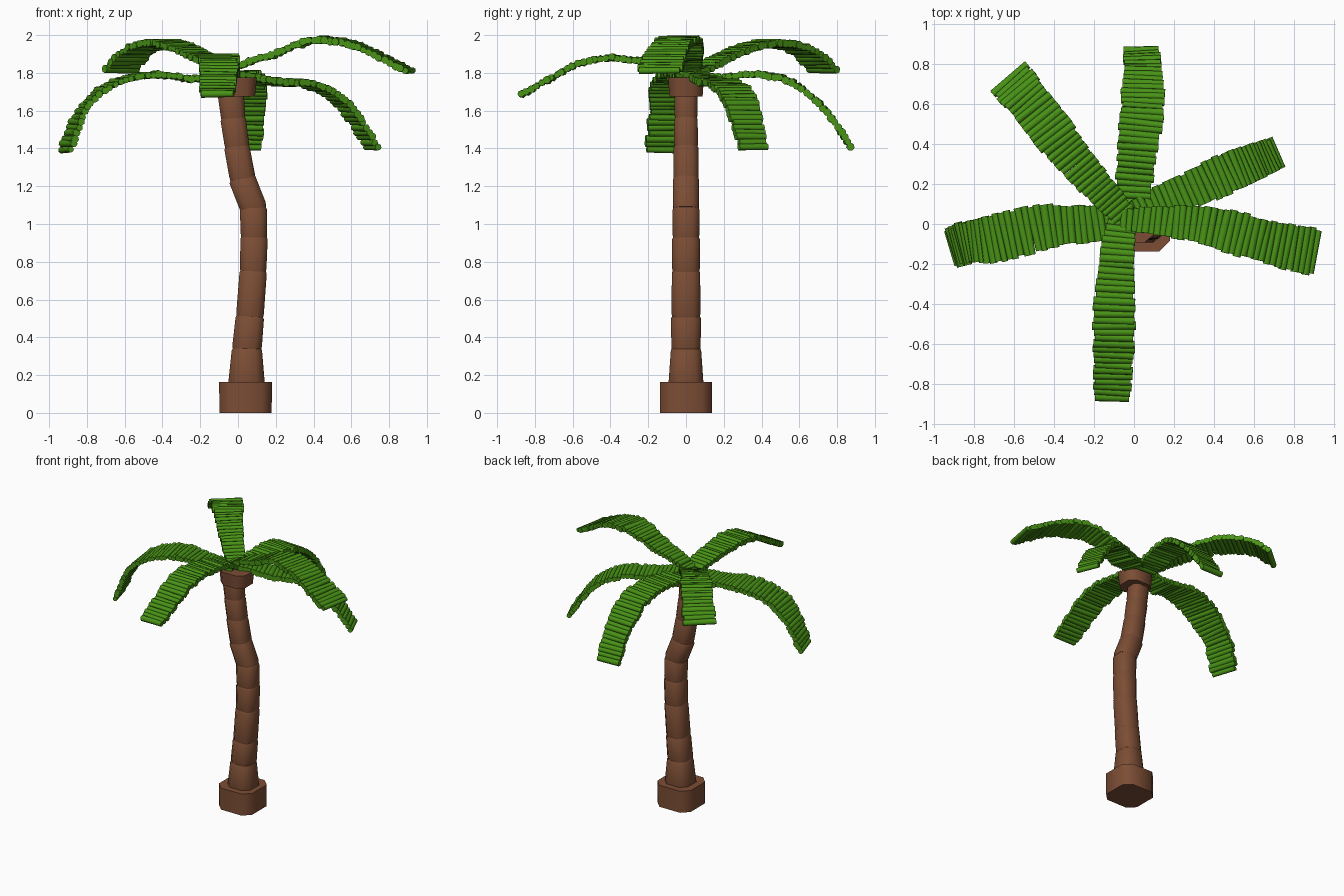
import bpy, bmesh, math, random
from mathutils import Vector, Matrix

if "Cube" in bpy.data.objects:
    bpy.data.objects.remove(bpy.data.objects["Cube"])

random.seed(4)


def material(name, rgb):
    m = bpy.data.materials.new(name)
    m.diffuse_color = (*rgb, 1)
    m.use_nodes = True
    m.node_tree.nodes["Principled BSDF"].inputs["Base Color"].default_value = m.diffuse_color
    return m


BARK = material("bark brown", (0.20, 0.075, 0.035))
LEAF = material("leaf green", (0.065, 0.29, 0.008))


def finish(bm, name, mat, angle):
    bmesh.ops.recalc_face_normals(bm, faces=bm.faces)
    me = bpy.data.meshes.new(name)
    bm.to_mesh(me)
    bm.free()
    me.materials.append(mat)
    ob = bpy.data.objects.new(name, me)
    bpy.context.collection.objects.link(ob)
    bpy.ops.object.select_all(action='DESELECT')
    ob.select_set(True)
    bpy.context.view_layer.objects.active = ob
    bpy.ops.object.shade_smooth_by_angle(angle=math.radians(angle))
    return ob


def ring(bm, cx, z, rx, ry, cut, tilt=0.0):
    """Chamfered square ring; cut is the flat part of each side (0..1)."""
    pts = [(1, -cut), (1, cut), (cut, 1), (-cut, 1),
           (-1, cut), (-1, -cut), (-cut, -1), (cut, -1)]
    return [bm.verts.new((cx + px * rx, py * ry, z + tilt * px * rx)) for px, py in pts]


def loft(bm, rings):
    for a, b in zip(rings, rings[1:]):
        for i in range(8):
            j = (i + 1) % 8
            bm.faces.new((a[i], a[j], b[j], b[i]))
    bm.faces.new(rings[0][::-1])
    bm.faces.new(rings[-1])


# Trunk base
bm = bmesh.new()
loft(bm, [ring(bm, 0.04, 0, 0.138, 0.138, 0.62),
          ring(bm, 0.04, 0.163, 0.14, 0.138, 0.62)])
finish(bm, "trunk_base", BARK, 50)

# Trunk segments: (z, centre x, half width x, half width y), slightly flared cups
LEVELS = [(0.15, 0.045, 0.096, 0.092), (0.34, 0.047, 0.078, 0.078),
          (0.51, 0.062, 0.073, 0.076), (0.75, 0.080, 0.070, 0.073),
          (0.93, 0.085, 0.070, 0.071), (1.085, 0.082, 0.070, 0.069),
          (1.24, 0.025, 0.068, 0.066), (1.41, -0.005, 0.065, 0.063),
          (1.56, -0.025, 0.065, 0.060), (1.73, -0.042, 0.068, 0.058)]
bm = bmesh.new()
for (z0, x0, a0, b0), (z1, x1, a1, b1) in zip(LEVELS, LEVELS[1:]):
    t = (x1 - x0) / (z1 - z0)
    loft(bm, [ring(bm, x0, z0 - 0.008, a0 * 0.95, b0 * 0.95, 0.55, -t * 0.6),
              ring(bm, x0 + (x1 - x0) * 0.1, z0 + 0.015, a0, b0, 0.55, -t * 0.6),
              ring(bm, x1, z1 - 0.01, a1 * 1.03, b1 * 1.03, 0.55, -t * 0.6),
              ring(bm, x1, z1 + 0.005, a1 * 0.93, b1 * 0.93, 0.55, -t * 0.6)])
finish(bm, "trunk", BARK, 50)

# Crown block under the fronds
bm = bmesh.new()
loft(bm, [ring(bm, -0.01, 1.675, 0.10, 0.088, 0.55),
          ring(bm, -0.01, 1.775, 0.11, 0.095, 0.55)])
finish(bm, "crown_block", BARK, 50)


def spline(points, step=0.004):
    """Dense Catmull-Rom samples through the points."""
    p = [Vector(q) for q in points]
    p = [2 * p[0] - p[1]] + p + [2 * p[-1] - p[-2]]
    out = []
    for a, b, c, d in zip(p, p[1:], p[2:], p[3:]):
        n = max(2, int((c - b).length / step))
        for i in range(n):
            t = i / n
            out.append(0.5 * (2 * b + (c - a) * t + (2 * a - 5 * b + 4 * c - d) * t * t
                              + (3 * b - a - 3 * c + d) * t ** 3))
    return out + [p[-2]]


def frond(name, points, widths, spacing=0.031):
    """Row of cross bars along a curved path; widths at start, middle, end."""
    path = spline(points)
    dist = [0.0]
    for a, b in zip(path, path[1:]):
        dist.append(dist[-1] + (b - a).length)
    count = round(dist[-1] / spacing)
    heading = Vector(points[-1]) - Vector(points[0])
    bm = bmesh.new()
    for k in range(count + 1):
        f = k / count
        i = min(range(len(dist)), key=lambda n: abs(dist[n] - f * dist[-1]))
        tangent = path[min(i + 4, len(path) - 1)] - path[max(i - 4, 0)]
        flat = Vector((tangent.x, tangent.y, 0)).normalized() + heading.xy.to_3d().normalized()
        side = Vector((-flat.y, flat.x, 0)).normalized()
        side = (side + Vector((random.uniform(-.03, .03), random.uniform(-.03, .03),
                               random.uniform(-.02, .02)))).normalized()
        w0, w1, w2 = widths
        w = w0 + (w1 - w0) * f * 2 if f < 0.5 else w1 + (w2 - w1) * (f - 0.5) * 2
        w *= random.uniform(0.93, 1.08)
        r = random.uniform(0.018, 0.023)
        rot = side.to_track_quat('Z', 'Y').to_matrix().to_4x4()
        spin = Matrix.Rotation(random.uniform(0, 1), 4, 'Z')
        pos = path[i] + Vector((0, 0, random.uniform(-.004, .004)))
        bar = bmesh.ops.create_cone(bm, cap_ends=True, segments=7, radius1=r,
                                    radius2=r * random.uniform(0.85, 1.0), depth=w,
                                    matrix=Matrix.Translation(pos) @ rot @ spin)
    finish(bm, name, LEAF, 60)


frond("right_frond",
      [(-0.05, 0.02, 1.81), (0.07, 0.02, 1.86), (0.2, 0.01, 1.90), (0.32, 0.0, 1.95),
       (0.45, -0.03, 1.974), (0.6, -0.07, 1.95), (0.75, -0.11, 1.89), (0.905, -0.14, 1.81)],
      (0.11, 0.205, 0.23))
frond("back_right_frond",
      [(0.0, 0.05, 1.79), (0.1, 0.10, 1.77), (0.22, 0.145, 1.75), (0.37, 0.21, 1.74),
       (0.5, 0.27, 1.68), (0.6, 0.31, 1.58), (0.71, 0.355, 1.41)],
      (0.13, 0.20, 0.155))
frond("back_frond",
      [(-0.01, 0.05, 1.77), (0.0, 0.2, 1.78), (0.02, 0.4, 1.79), (0.04, 0.55, 1.755),
       (0.045, 0.68, 1.66), (0.045, 0.78, 1.55), (0.035, 0.87, 1.41)],
      (0.16, 0.22, 0.18))
frond("left_frond",
      [(-0.04, 0.02, 1.79), (-0.22, 0.0, 1.77), (-0.42, -0.01, 1.79), (-0.6, -0.05, 1.765),
       (-0.73, -0.08, 1.70), (-0.83, -0.09, 1.59), (-0.91, -0.12, 1.395)],
      (0.14, 0.24, 0.19))
frond("front_frond",
      [(-0.06, 0.0, 1.80), (-0.08, -0.1, 1.84), (-0.09, -0.25, 1.865), (-0.1, -0.42, 1.88),
       (-0.1, -0.57, 1.85), (-0.105, -0.73, 1.765), (-0.11, -0.87, 1.685)],
      (0.15, 0.21, 0.175))
frond("back_left_frond",
      [(-0.04, 0.03, 1.79), (-0.12, 0.12, 1.84), (-0.22, 0.23, 1.90), (-0.33, 0.36, 1.945),
       (-0.43, 0.49, 1.955), (-0.54, 0.63, 1.91), (-0.62, 0.725, 1.82)],
      (0.12, 0.20, 0.225))
